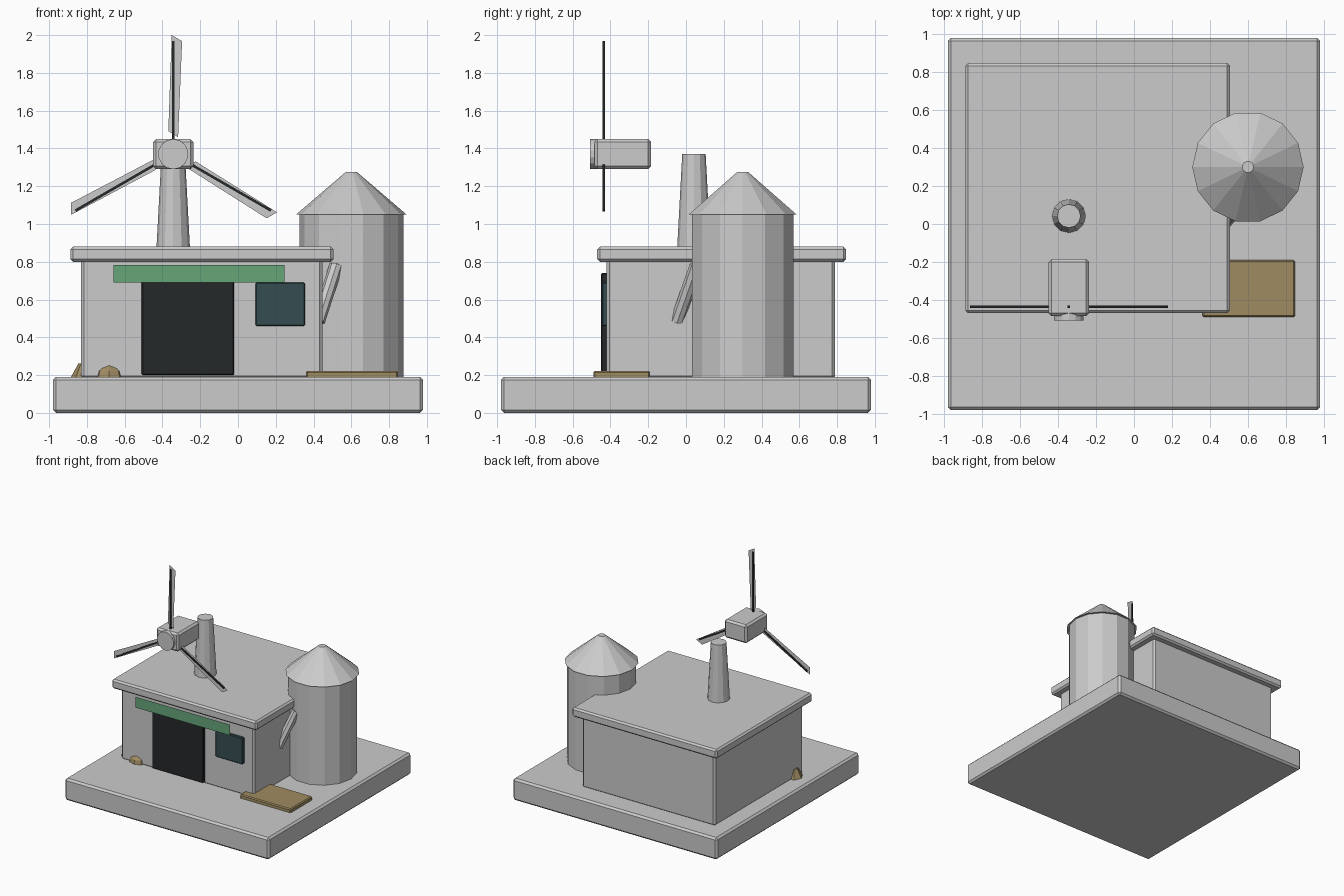
import bpy, bmesh, math
from mathutils import Vector, Matrix

if "Cube" in bpy.data.objects:
    bpy.data.objects.remove(bpy.data.objects["Cube"])


def material(name, rgb):
    m = bpy.data.materials.new(name)
    m.diffuse_color = (*rgb, 1)
    m.use_nodes = True
    m.node_tree.nodes["Principled BSDF"].inputs["Base Color"].default_value = m.diffuse_color
    return m


dark = material("dark", (0.018, 0.021, 0.023))
glass = material("glass", (0.035, 0.075, 0.085))
green = material("green", (0.13, 0.38, 0.19))
tan = material("tan", (0.35, 0.26, 0.12))


def finish(name, bm, mat=None, bevel=0):
    me = bpy.data.meshes.new(name)
    bm.to_mesh(me)
    bm.free()
    ob = bpy.data.objects.new(name, me)
    bpy.context.collection.objects.link(ob)
    if mat:
        me.materials.append(mat)
    if bevel:
        b = ob.modifiers.new("bevel", 'BEVEL')
        b.width = bevel
        b.segments = 1
    return ob


def box(name, lo, hi, mat=None, bevel=0):
    lo, hi = Vector(lo), Vector(hi)
    bm = bmesh.new()
    bmesh.ops.create_cube(bm, size=1, matrix=Matrix.Translation((lo + hi) / 2)
                          @ Matrix.Diagonal((*(hi - lo), 1)))
    return finish(name, bm, mat, bevel)


def tube(name, a, b, r1, r2, sides, mat=None):
    a, b = Vector(a), Vector(b)
    d = b - a
    rot = Matrix() if d.x == d.y == 0 else d.to_track_quat('Z', 'Y').to_matrix().to_4x4()
    bm = bmesh.new()
    bmesh.ops.create_cone(bm, cap_ends=True, segments=sides, radius1=r1, radius2=r2,
                          depth=d.length, matrix=Matrix.Translation((a + b) / 2) @ rot)
    # first vertex points along y
    if d.x == d.y == 0:
        bmesh.ops.rotate(bm, verts=bm.verts, cent=a, matrix=Matrix.Rotation(math.pi / 2, 3, 'Z'))
    return finish(name, bm, mat)


def sheet(name, pts, mat=None):
    bm = bmesh.new()
    bm.faces.new([bm.verts.new(p) for p in pts])
    return finish(name, bm, mat)


# ground slab, house and roof
box("base", (-0.98, -0.98, 0), (0.98, 0.98, 0.19), None, 0.016)
box("walls", (-0.83, -0.42, 0.18), (0.447, 0.79, 0.82), None, 0.016)
box("roof", (-0.887, -0.47, 0.80), (0.505, 0.847, 0.88), None, 0.014)

# front fittings
box("door", (-0.51, -0.45, 0.2), (-0.02, -0.415, 0.74), dark, 0.006)
box("window", (0.093, -0.445, 0.46), (0.355, -0.415, 0.69), glass, 0.006)
sheet("awning", [(-0.66, -0.46, 0.69), (0.245, -0.46, 0.69),
                 (0.245, -0.46, 0.783), (-0.66, -0.46, 0.783)], green)
box("pad", (0.36, -0.49, 0.18), (0.848, -0.19, 0.222), tan, 0.008)

# silo with conical cap and slanted chute
tube("silo", (0.6, 0.3, 0.18), (0.6, 0.3, 1.06), 0.275, 0.275, 14)
tube("silo_cap", (0.6, 0.3, 1.05), (0.6, 0.3, 1.275), 0.293, 0.03, 14)
tube("chute", (0.425, -0.048, 0.485), (0.52, 0.055, 0.78), 0.036, 0.036, 8)

# turbine tower, housing and hub
HX, HY, HZ = -0.343, -0.435, 1.37
tube("tower", (-0.343, 0.042, 0.85), (-0.343, 0.042, 1.37), 0.09, 0.062, 12)
box("housing", (HX - 0.107, -0.485, 1.29), (HX + 0.107, -0.185, 1.45), None, 0.016)
tube("hub", (HX, -0.507, HZ), (HX, -0.40, HZ), 0.08, 0.08, 14)

# three flat blades, each with a dark spar
blade = [(-0.026, 0.122), (0.026, 0.09), (0.047, 0.598), (-0.008, 0.63)]
for i in range(3):
    place = Matrix.Translation((HX, HY, HZ)) @ Matrix.Rotation(i * math.tau / 3, 4, 'Y')
    sheet(f"blade_{i + 1}", [place @ Vector((x, 0, z)) for x, z in blade])
    spar = box(f"spar_{i + 1}", (-0.007, -0.007, 0.06), (0.007, 0.007, 0.598), dark)
    spar.data.transform(place)

# rocks against the walls
bm = bmesh.new()
bmesh.ops.create_uvsphere(bm, u_segments=8, v_segments=6, radius=1, matrix=Matrix.Translation(
    (-0.682, -0.385, 0.185)) @ Matrix.Diagonal((0.08, 0.07, 0.076, 1)))
finish("front_rock", bm, tan)
tube("side_rock", (-0.81, -0.32, 0.17), (-0.81, -0.32, 0.262), 0.085, 0.035, 7, tan)
